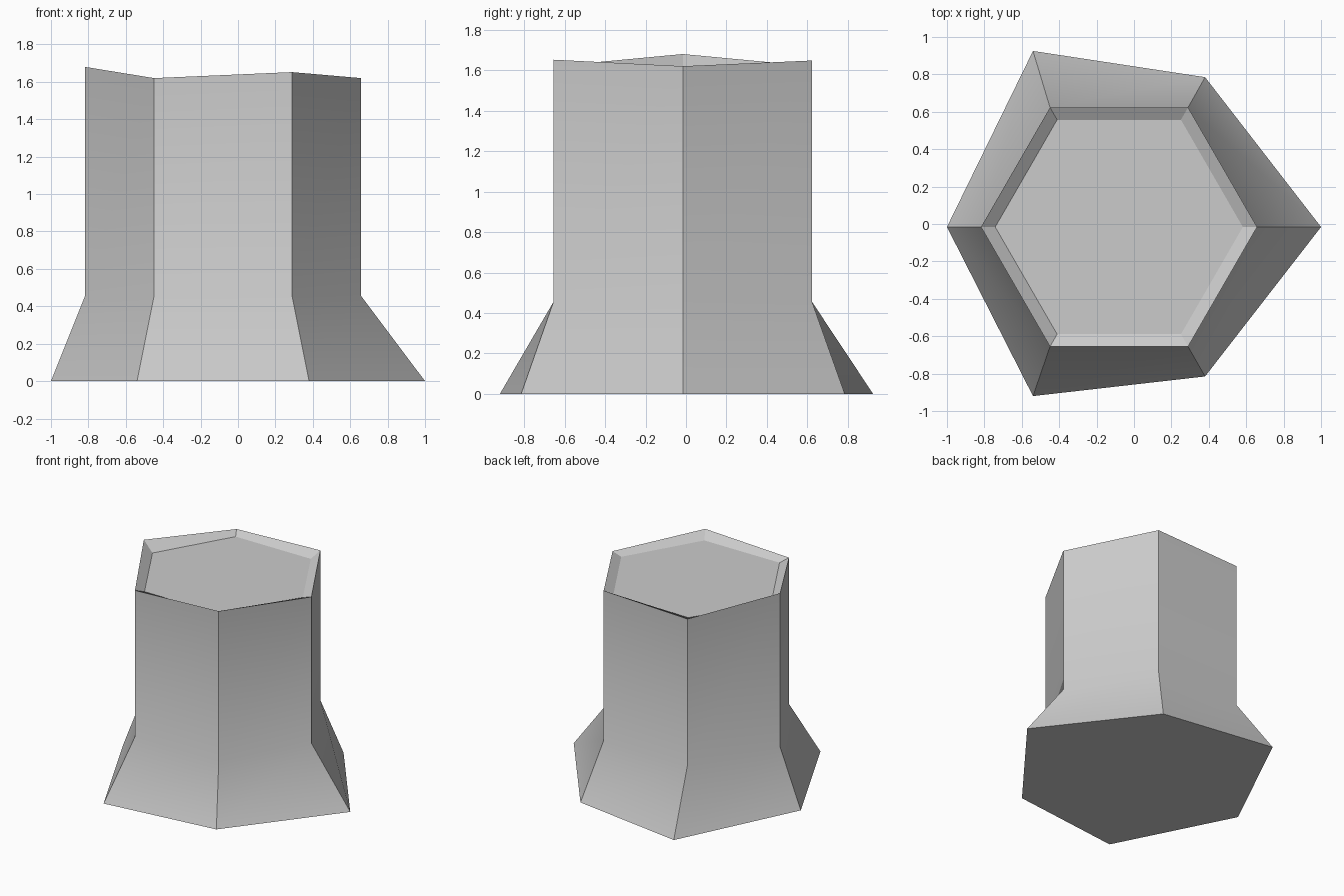
import bpy
import bmesh
from math import cos, sin, radians

cube = bpy.data.objects.get("Cube")
if cube:
    bpy.data.objects.remove(cube, do_unlink=True)

# Material
grey = bpy.data.materials.new("plain grey")
grey.use_nodes = True
colour = (0.6, 0.6, 0.6, 1)
grey.diffuse_color = colour
grey.node_tree.nodes["Principled BSDF"].inputs["Base Color"].default_value = colour

SIDES = 6
CX, CY = -0.08, -0.016
KNEE, FLOOR = 0.455, 1.595

# Flared root corners and uneven rim heights, anticlockwise from +x
roots = [(1, -0.016), (0.38, 0.785), (-0.54, 0.925),
         (-1, -0.016), (-0.54, -0.92), (0.38, -0.815)]
rim_heights = [1.62, 1.648, 1.62, 1.68, 1.62, 1.652]


def hexagon(radius, heights):
    """Corner points of a regular hexagon around the trunk axis."""
    return [(CX + radius * cos(radians(60 * i)),
             CY + radius * sin(radians(60 * i)), h)
            for i, h in enumerate(heights)]


# Rings from the ground up the trunk, over the rim and into the hollow
rings = [[(x, y, 0) for x, y in roots],
         hexagon(0.738, [KNEE] * SIDES),
         hexagon(0.738, rim_heights),
         hexagon(0.662, [FLOOR] * SIDES)]

bm = bmesh.new()
loops = [[bm.verts.new(p) for p in ring] for ring in rings]
for level, (low, high) in enumerate(zip(loops, loops[1:])):
    for i in range(SIDES):
        j = (i + 1) % SIDES
        face = bm.faces.new((low[i], low[j], high[j], high[i]))
        face.smooth = level < 2

# Underside and sunken top
bm.faces.new(loops[0][::-1])
bm.faces.new(loops[-1])

# Only the bend between roots and trunk is shaded smoothly
knee = set(loops[1])
for edge in bm.edges:
    edge.smooth = set(edge.verts) <= knee

mesh = bpy.data.meshes.new("stump")
bm.to_mesh(mesh)
bm.free()
mesh.materials.append(grey)
stump = bpy.data.objects.new("stump", mesh)
bpy.context.collection.objects.link(stump)
